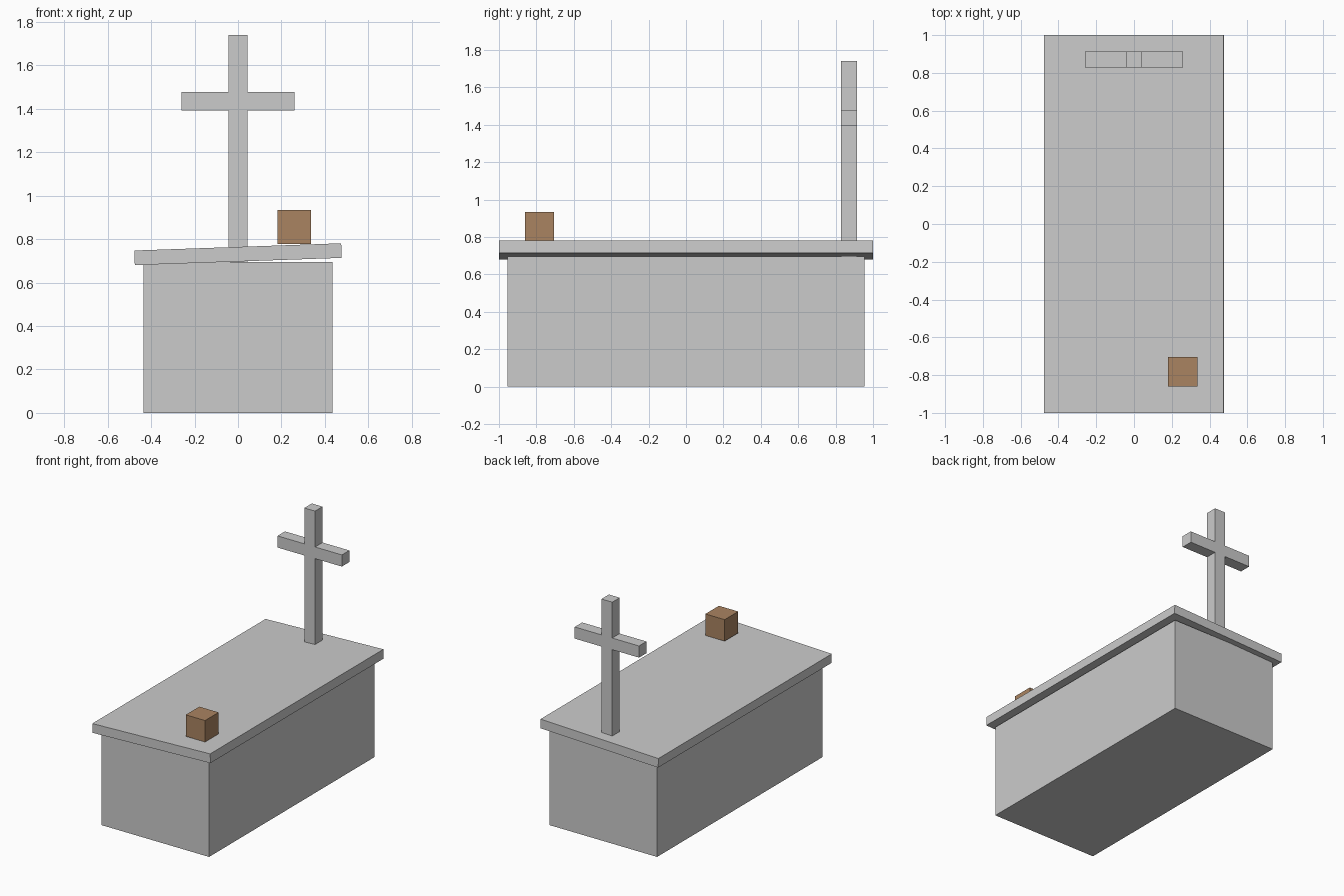
import bpy
import bmesh
from math import radians
from mathutils import Matrix

if "Cube" in bpy.data.objects:
    bpy.data.objects.remove(bpy.data.objects["Cube"])


def add_object(name, bm):
    bmesh.ops.recalc_face_normals(bm, faces=bm.faces)
    mesh = bpy.data.meshes.new(name)
    bm.to_mesh(mesh)
    bm.free()
    obj = bpy.data.objects.new(name, mesh)
    bpy.context.collection.objects.link(obj)
    return obj


def box(name, center, size, tilt=0.0):
    bm = bmesh.new()
    bmesh.ops.create_cube(bm, size=1.0, matrix=Matrix.Diagonal((*size, 1.0)))
    obj = add_object(name, bm)
    obj.location = center
    obj.rotation_euler.y = tilt
    return obj


# Stone chest and its slightly tilted slab
box("tomb_base", (0, 0, 0.3475), (0.87, 1.91, 0.695))
box("tomb_lid", (0, 0, 0.7305), (0.953, 2.0, 0.067), tilt=radians(-2))

# Cross: mirrored half outline, extruded in depth; foot passes through the slab
half = [(0.0435, 0.695), (0.0435, 1.393), (0.26, 1.393),
        (0.26, 1.478), (0.0435, 1.478), (0.0435, 1.74)]
outline = half + [(-x, z) for x, z in reversed(half)]
bm = bmesh.new()
face = bm.faces.new([bm.verts.new((x, 0.8275, z)) for x, z in outline])
extruded = bmesh.ops.extrude_face_region(bm, geom=[face], use_keep_orig=True)
bmesh.ops.translate(bm, vec=(0, 0.086, 0),
                    verts=[g for g in extruded["geom"] if isinstance(g, bmesh.types.BMVert)])
add_object("stone_cross", bm)

# Small wooden block resting on the front corner
block = box("wooden_block", (0.259, -0.783, 0.8555), (0.156, 0.156, 0.157))
wood = bpy.data.materials.new("wood_brown")
wood.diffuse_color = (0.40, 0.23, 0.12, 1.0)
wood.use_nodes = True
wood.node_tree.nodes["Principled BSDF"].inputs["Base Color"].default_value = wood.diffuse_color
block.data.materials.append(wood)
